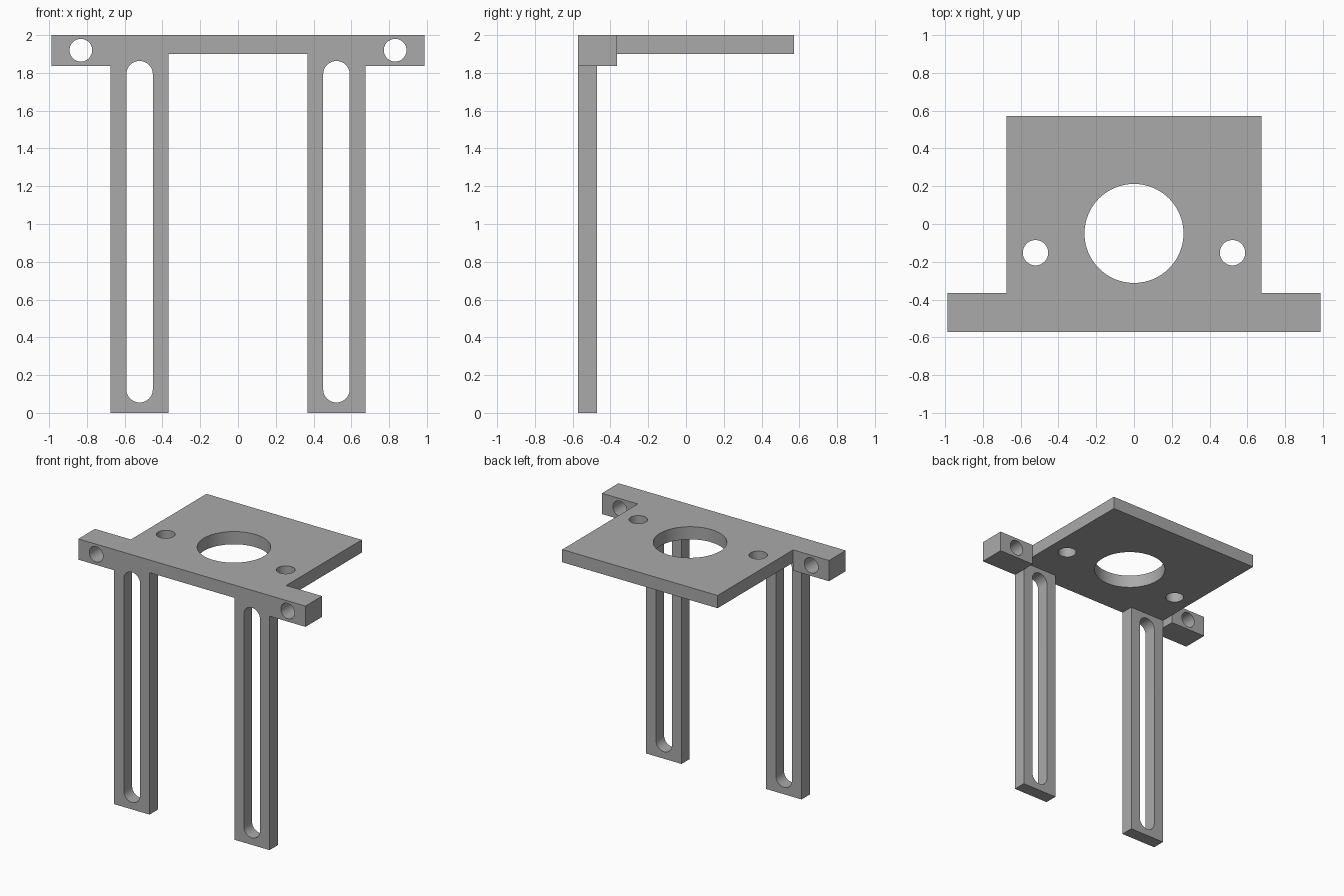
import bpy, bmesh
from math import sin, cos, pi
from mathutils import Vector

old = bpy.data.objects.get("Cube")
if old:
    bpy.data.objects.remove(old, do_unlink=True)

grey = bpy.data.materials.new("plain grey")
grey.use_nodes = True
grey.diffuse_color = (0.4, 0.4, 0.4, 1)
grey.node_tree.nodes["Principled BSDF"].inputs["Base Color"].default_value = (0.4, 0.4, 0.4, 1)


def prism(name, points, start, depth):
    """Extrude a closed 3D outline along depth."""
    bm = bmesh.new()
    face = bm.faces.new([bm.verts.new(Vector(p) + Vector(start)) for p in points])
    new = bmesh.ops.extrude_face_region(bm, geom=[face])["geom"]
    verts = [v for v in new if isinstance(v, bmesh.types.BMVert)]
    bmesh.ops.translate(bm, verts=verts, vec=depth)
    bmesh.ops.recalc_face_normals(bm, faces=bm.faces)
    mesh = bpy.data.meshes.new(name)
    bm.to_mesh(mesh)
    bm.free()
    mesh.materials.append(grey)
    obj = bpy.data.objects.new(name, mesh)
    bpy.context.collection.objects.link(obj)
    return obj


def box(name, x, y, z):
    base = [(x[0], y[0], 0), (x[1], y[0], 0), (x[1], y[1], 0), (x[0], y[1], 0)]
    return prism(name, base, (0, 0, z[0]), (0, 0, z[1] - z[0]))


def circle(r, n):
    return [(r * cos(2 * pi * i / n), r * sin(2 * pi * i / n)) for i in range(n)]


def hole_down(x, y, r):
    pts = [(a, b, 0) for a, b in circle(r, 64)]
    return prism("plate_hole_cutter", pts, (x, y, 1.7), (0, 0, 0.5))


def hole_through(x, z, r):
    pts = [(a, 0, b) for a, b in circle(r, 48)]
    return prism("ear_hole_cutter", pts, (x, -0.8, z), (0, 0.6, 0))


def slot(x, low, high, r):
    # Two half circles joined by straight sides
    arc = [pi * i / 24 for i in range(25)]
    pts = [(r * cos(a), 0, high - r + r * sin(a)) for a in arc]
    pts += [(-r * cos(a), 0, low + r - r * sin(a)) for a in arc]
    return prism("leg_slot_cutter", pts, (x, -0.8, 0), (0, 0.43, 0))


def combine(target, tool, operation):
    mod = target.modifiers.new(operation, "BOOLEAN")
    mod.operation = operation
    mod.solver = "EXACT"
    mod.object = tool
    bpy.ops.object.select_all(action="DESELECT")
    bpy.context.view_layer.objects.active = target
    target.select_set(True)
    bpy.ops.object.modifier_apply(modifier=mod.name)
    bpy.data.objects.remove(tool, do_unlink=True)


# Top plate
bracket = box("slotted_mounting_bracket", (-0.675, 0.675), (-0.572, 0.572), (1.9, 2))

# Legs and side ears
for s in (-1, 1):
    leg_x = sorted((s * 0.368, s * 0.675))
    ear_x = sorted((s * 0.675, s * 0.987))
    combine(bracket, box("leg", leg_x, (-0.572, -0.47), (0, 2)), "UNION")
    combine(bracket, box("ear", ear_x, (-0.572, -0.366), (1.837, 2)), "UNION")

# Slots, ear holes and plate holes
for s in (-1, 1):
    combine(bracket, slot(s * 0.521, 0.055, 1.863, 0.07), "DIFFERENCE")
    combine(bracket, hole_through(s * 0.832, 1.92, 0.06), "DIFFERENCE")
    combine(bracket, hole_down(s * 0.521, -0.152, 0.067), "DIFFERENCE")
combine(bracket, hole_down(0, -0.05, 0.262), "DIFFERENCE")

bpy.ops.object.shade_smooth_by_angle(angle=pi / 6)
